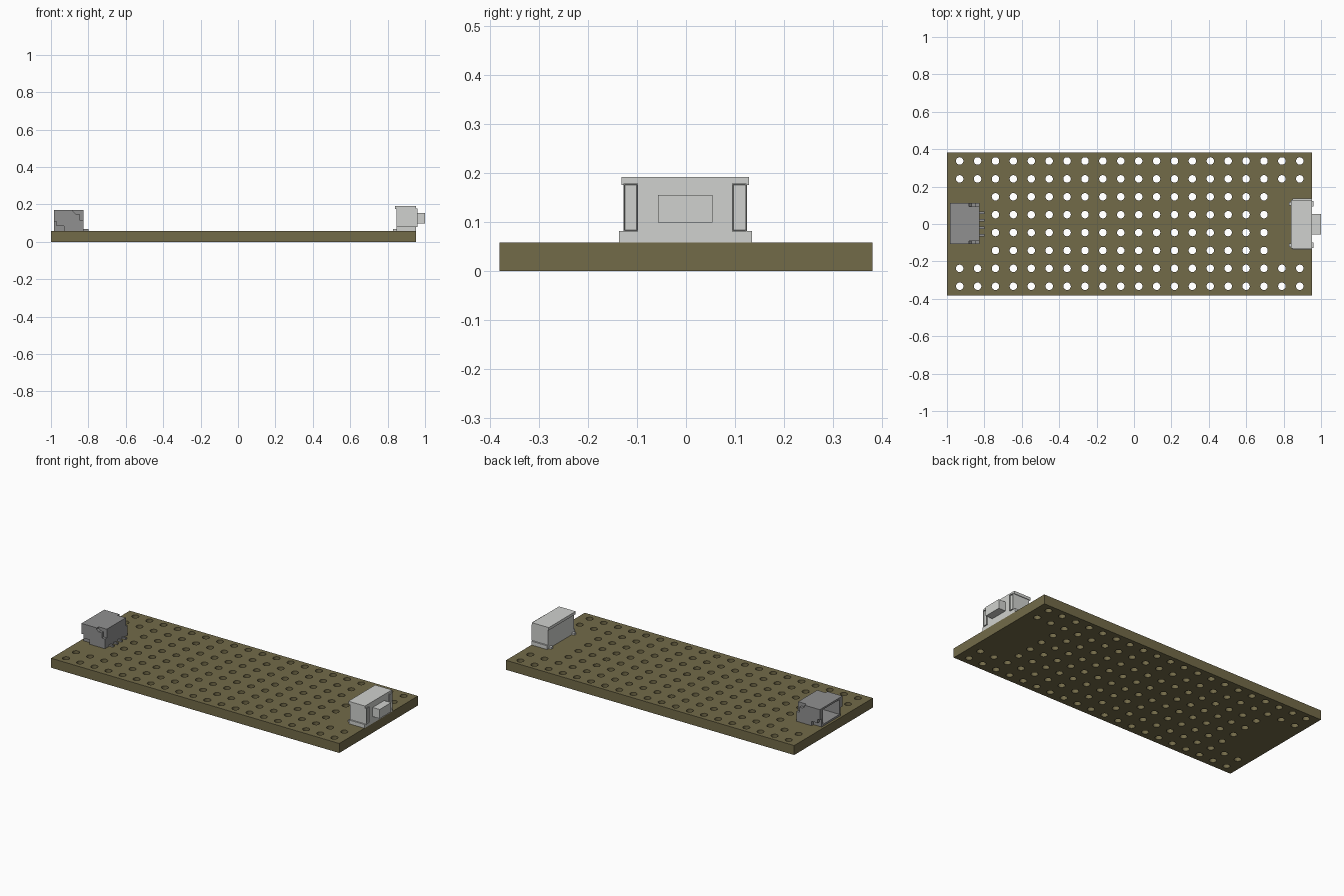
import bpy, bmesh, math
from mathutils import Vector

old = bpy.data.objects.get("Cube")
if old:
    bpy.data.objects.remove(old, do_unlink=True)


def material(name, rgb):
    m = bpy.data.materials.new(name)
    m.use_nodes = True
    m.diffuse_color = (*rgb, 1)
    m.node_tree.nodes["Principled BSDF"].inputs["Base Color"].default_value = (*rgb, 1)
    return m


OLIVE = material("olive board", (0.17, 0.145, 0.066))
GREY = material("mid grey", (0.28, 0.28, 0.28))
LIGHT = material("light grey", (0.63, 0.64, 0.62))


def finish(bm, name, mat):
    bmesh.ops.recalc_face_normals(bm, faces=bm.faces)
    me = bpy.data.meshes.new(name)
    bm.to_mesh(me)
    bm.free()
    me.materials.append(mat)
    ob = bpy.data.objects.new(name, me)
    bpy.context.collection.objects.link(ob)
    return ob


def box(name, mat, xs, ys, zs, pocket=None):
    """Box between limits; pocket = (direction, rim, depth, taper) sinks one face."""
    bm = bmesh.new()
    bmesh.ops.create_cube(bm, size=1)
    for v in bm.verts:
        v.co = Vector([a + (b - a) * (c + 0.5) for c, (a, b) in zip(v.co, (xs, ys, zs))])
    bm.normal_update()
    if pocket:
        direction, rim, depth, taper = pocket
        face = [f for f in bm.faces if f.normal.dot(Vector(direction)) > 0.9]
        bmesh.ops.inset_individual(bm, faces=face, thickness=rim)
        bmesh.ops.inset_individual(bm, faces=face, thickness=taper, depth=-depth)
    return finish(bm, name, mat)


def plate(name, mat, profile, y0, y1):
    """Side profile in x and z, extruded along y."""
    bm = bmesh.new()
    face = bm.faces.new([bm.verts.new((x, y0, z)) for x, z in profile])
    ext = bmesh.ops.extrude_face_region(bm, geom=[face])
    bmesh.ops.translate(bm, vec=(0, y1 - y0, 0),
                        verts=[v for v in ext["geom"] if isinstance(v, bmesh.types.BMVert)])
    return finish(bm, name, mat)


# Perforated board: filled outline with round holes, given thickness
TOP, PITCH, RADIUS, SIDES = 0.058, 0.0957, 0.02, 24
curve = bpy.data.curves.new("board", "CURVE")
curve.dimensions = "2D"
curve.fill_mode = "BOTH"
curve.extrude = TOP / 2


def outline(points):
    s = curve.splines.new("POLY")
    s.points.add(len(points) - 1)
    for p, (x, y) in zip(s.points, points):
        p.co = (x, y, 0, 1)
    s.use_cyclic_u = True
    s.use_smooth = False


outline([(-1, -0.381), (0.953, -0.381), (0.953, 0.381), (-1, 0.381)])
for row in range(8):
    # The inner rows stop short to leave room for the connectors
    columns = range(2, 18) if 2 <= row <= 5 else range(20)
    for col in columns:
        cx, cy = -0.932 + col * PITCH, (row - 3.5) * PITCH + 0.002
        outline([(cx + RADIUS * math.cos(math.tau * i / SIDES),
                  cy + RADIUS * math.sin(math.tau * i / SIDES)) for i in range(SIDES)])
board = bpy.data.objects.new("board", curve)
board.location.z = TOP / 2
bpy.context.collection.objects.link(board)
curve.materials.append(OLIVE)
bpy.ops.object.select_all(action="DESELECT")
board.select_set(True)
bpy.context.view_layer.objects.active = board
bpy.ops.object.convert(target="MESH")
bpy.ops.object.shade_smooth_by_angle(angle=math.radians(30))

# Grey socket at the -x end, open outwards
box("socket_body", GREY, (-0.985, -0.826), (-0.09, 0.094), (TOP, 0.171),
    ((-1, 0, 0), 0.016, 0.12, 0.001))
cheek = [(-0.985, 0.108), (-0.97, 0.108), (-0.97, 0.085), (-0.93, 0.085), (-0.93, TOP),
         (-0.826, TOP), (-0.826, 0.118), (-0.847, 0.118), (-0.847, 0.15),
         (-0.868, 0.15), (-0.882, 0.162), (-0.882, 0.171), (-0.985, 0.171)]
for side, y0, y1 in (("left", 0.094, 0.112), ("right", -0.108, -0.09)):
    plate("socket_cheek_" + side, GREY, cheek, y0, y1)
for i in range(4):
    y = (i - 1.5) * 0.0405
    box(f"socket_pin_{i + 1}", GREY, (-0.83, -0.8), (y - 0.006, y + 0.006), (TOP, 0.068))

# Light connector at the +x end with its flanges and button
box("connector_body", LIGHT, (0.847, 0.953), (-0.128, 0.125), (TOP, 0.18))
box("connector_top_flange", LIGHT, (0.84, 0.953), (-0.132, 0.129), (0.175, 0.192))
box("connector_base_flange", LIGHT, (0.847, 0.953), (-0.137, 0.135), (TOP, 0.081))
box("connector_button", LIGHT, (0.94, 1.0), (-0.057, 0.054), (0.099, 0.155))
for name, y in (("left", 0.109), ("right", -0.113)):
    # Hollow clip on the outer face and a solder foot on the inner side
    box("connector_clip_" + name, LIGHT, (0.93, 0.959), (y - 0.015, y + 0.015),
        (0.08, 0.178), ((1, 0, 0), 0.003, 0.025, 0.005))
    box("connector_foot_" + name, LIGHT, (0.83, 0.85), (y - 0.009, y + 0.009), (TOP, 0.07))
